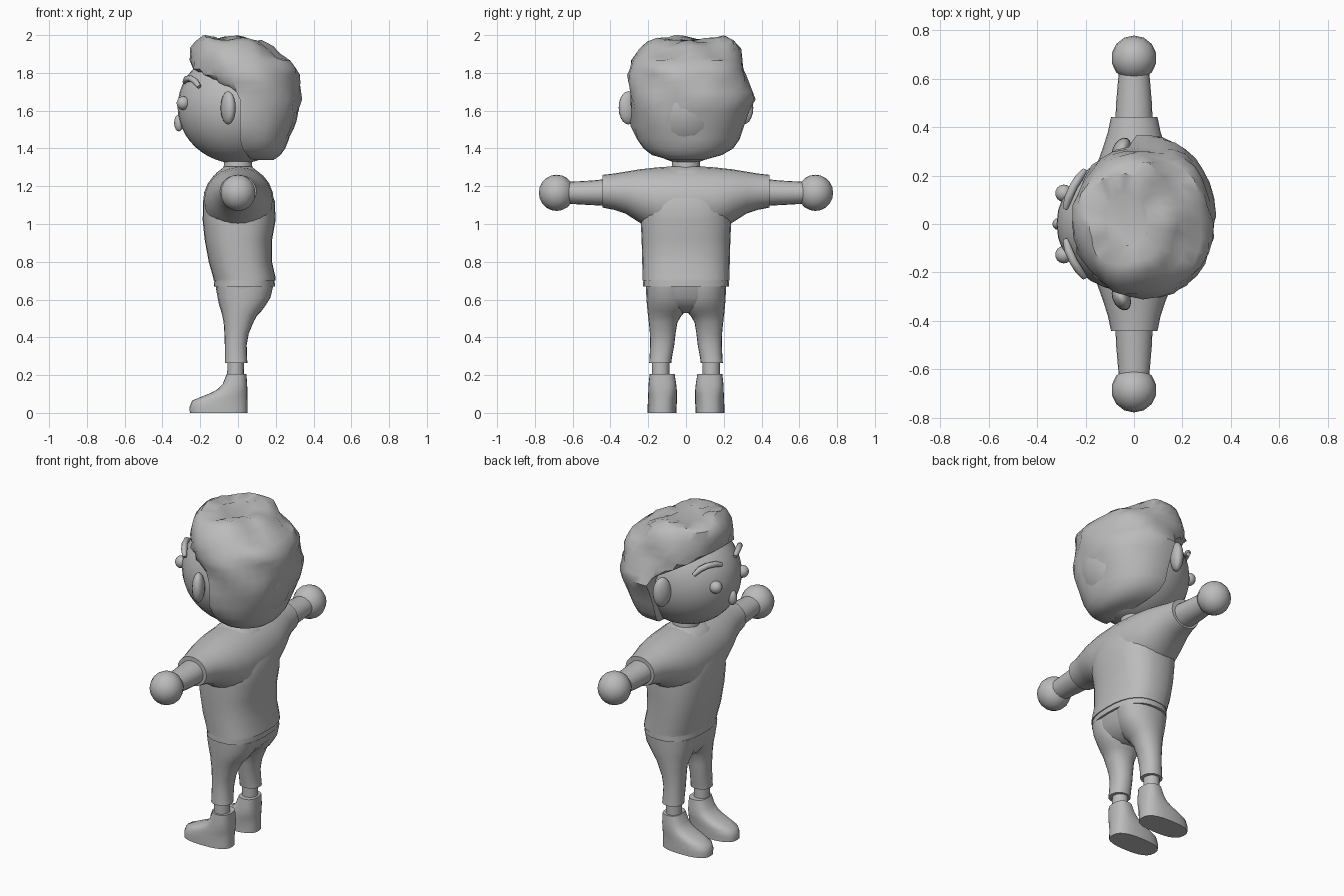
import bpy, bmesh, math, random
from mathutils import Vector

random.seed(4)
grey = bpy.data.materials.new("plain_grey")
grey.diffuse_color = (0.5, 0.5, 0.5, 1)


def finish(name, bm, angle=50):
    bmesh.ops.recalc_face_normals(bm, faces=bm.faces)
    me = bpy.data.meshes.new(name)
    bm.to_mesh(me)
    bm.free()
    ob = bpy.data.objects.new(name, me)
    bpy.context.collection.objects.link(ob)
    me.materials.append(grey)
    bpy.ops.object.select_all(action='DESELECT')
    ob.select_set(True)
    bpy.context.view_layer.objects.active = ob
    bpy.ops.object.shade_smooth_by_angle(angle=math.radians(angle))
    return ob


def loft(name, rings, n=20, power=2.0, axis='z', shape=None, angle=50):
    """Rings are (t, a0, a1, b0, b1): a = x span, b = y span (or z span along y)."""
    bm = bmesh.new()
    loops = []
    for i, (t, a0, a1, b0, b1) in enumerate(rings):
        loop = []
        for k in range(n):
            u = math.tau * k / n
            c, s = math.cos(u), math.sin(u)
            a = (a0 + a1) / 2 + (a1 - a0) / 2 * math.copysign(abs(c) ** (2 / power), c)
            b = (b0 + b1) / 2 + (b1 - b0) / 2 * math.copysign(abs(s) ** (2 / power), s)
            co = Vector((a, b, t)) if axis == 'z' else Vector((a, t, b))
            loop.append(bm.verts.new(shape(co, i) if shape else co))
        loops.append(loop)
    for lo, hi in zip(loops, loops[1:]):
        for k in range(n):
            bm.faces.new((lo[k], lo[(k + 1) % n], hi[(k + 1) % n], hi[k]))
    bm.faces.new(loops[0])
    bm.faces.new(loops[-1])
    return finish(name, bm, angle)


def ball(name, loc, scale, segs=16, rot=(0, 0, 0)):
    bm = bmesh.new()
    bmesh.ops.create_uvsphere(bm, u_segments=segs, v_segments=segs * 3 // 4, radius=1)
    ob = finish(name, bm)
    ob.location, ob.scale, ob.rotation_euler = loc, scale, rot
    return ob


def span(side, lo, hi):
    return (lo, hi) if side > 0 else (-hi, -lo)


# head, nose and neck
ball("head", (0, 0, 1.62), (0.32, 0.283, 0.30), 32)
ball("nose", (-0.313, 0, 1.535), (0.025, 0.025, 0.045), 12)
loft("neck", [(1.25, -.085, .085, -.085, .085), (1.31, -.075, .075, -.075, .075),
              (1.38, -.075, .075, -.075, .075)])


# hair: a full cap, cut away in front by a hairline that slopes up to the forehead
def hairline(co, i):
    ang = math.atan2(co.y, co.x - 0.04)
    if i > 3:
        wave = 0.008 * math.sin(5 * ang + i) + random.uniform(-0.006, 0.006)
        co.x += wave * math.cos(ang)
        co.y += wave * math.sin(ang)
        if co.z > 1.87:
            co.z += 0.012 * math.sin(4 * ang + 1) + random.uniform(-0.006, 0.006)
            co.z -= max(0, co.x + 0.02) * 0.14
    front = 0.01 if co.z < 1.69 else 0.01 - (co.z - 1.69) * 1.9
    if co.z < 1.42:
        front += (1.42 - co.z) * 0.7
    co.x = max(co.x, front)
    return co


loft("hair", [
    (1.34, .04, .19, -.09, .10), (1.365, -.08, .225, -.18, .19),
    (1.40, -.14, .25, -.225, .25), (1.45, -.18, .27, -.26, .285),
    (1.52, -.21, .295, -.285, .31), (1.60, -.22, .32, -.295, .335),
    (1.66, -.23, .333, -.30, .365), (1.70, -.235, .332, -.30, .35),
    (1.75, -.24, .325, -.30, .33), (1.79, -.245, .32, -.30, .32),
    (1.82, -.25, .315, -.295, .31), (1.865, -.25, .28, -.285, .30),
    (1.92, -.245, .225, -.25, .28), (1.965, -.225, .18, -.21, .255),
    (1.985, -.19, .12, -.17, .21), (1.975, -.12, .06, -.10, .13)],
    n=32, power=2.2, shape=hairline, angle=40)

# shirt body with its hem
loft("shirt_body", [
    (.70, -.128, .20, -.23, .23), (.72, -.132, .198, -.23, .23), (.80, -.155, .18, -.232, .232),
    (.92, -.177, .181, -.235, .235), (1.02, -.187, .199, -.24, .24),
    (1.12, -.185, .195, -.235, .235), (1.21, -.155, .16, -.2, .2),
    (1.27, -.115, .115, -.14, .14), (1.305, -.07, .07, -.09, .09)], n=28, power=2.5)
loft("shirt_hem", [(.668, -.127, .195, -.227, .227), (.71, -.125, .194, -.226, .226)],
     n=28, power=2.5)

# sleeves and shoulders in one run across the body
half = [(.442, -.095, .097, 1.087, 1.26), (.38, -.108, .11, 1.075, 1.267),
        (.32, -.127, .13, 1.055, 1.277), (.25, -.152, .157, 1.01, 1.289),
        (.15, -.178, .183, .95, 1.30)]
loft("shirt_sleeves", [(-r[0],) + r[1:] for r in half] + [(0, -.185, .19, .93, 1.31)]
     + half[::-1], n=24, axis='y')

# hips
loft("trouser_hips", [
    (.53, -.07, .07, -.06, .06), (.56, -.09, .125, -.17, .17), (.61, -.108, .17, -.208, .208),
    (.69, -.122, .188, -.214, .214)], n=28, power=2.4)

for side, tag in ((1, "left"), (-1, "right")):
    # face details and ears
    ball("eye_" + tag, (-.29, side * .127, 1.64), (.036, .036, .036), 14)
    ball("ear_" + tag, (-.052, side * .305, 1.615), (.036, .055, .088), 14, (0, 0, -side * .45))

    # eyebrow: a bent tube lying on the brow
    cu = bpy.data.curves.new("eyebrow_" + tag, 'CURVE')
    cu.dimensions = '3D'
    cu.bevel_depth, cu.bevel_resolution, cu.use_fill_caps = 0.017, 2, True
    sp = cu.splines.new('POLY')
    pts = [(-.283, .065, 1.752), (-.272, .105, 1.768), (-.25, .155, 1.77),
           (-.228, .19, 1.757), (-.205, .22, 1.727)]
    sp.points.add(len(pts) - 1)
    for p, (x, y, z), r in zip(sp.points, pts, (.7, 1, 1, 1, .7)):
        p.co, p.radius = (x, side * y, z, 1), r
    tmp = bpy.data.objects.new("brow_path", cu)
    bm = bmesh.new()
    mesh = tmp.to_mesh()
    bm.from_mesh(mesh)
    tmp.to_mesh_clear()
    bpy.data.objects.remove(tmp)
    finish("eyebrow_" + tag, bm)

    # arm and hand
    loft("arm_" + tag, [(side * .40, -.078, .078, 1.095, 1.24), (side * .5, -.074, .074, 1.10, 1.23),
                        (side * .64, -.062, .062, 1.108, 1.222)], n=20, axis='y')
    ball("hand_" + tag, (0, side * .685, 1.165), (.094, .094, .096), 14)

    # trouser leg
    rings = [(.265, -.07, .05, .078, .195), (.29, -.069, .048, .075, .193),
             (.36, -.07, .046, .062, .19), (.42, -.072, .057, .055, .191),
             (.48, -.076, .082, .045, .197), (.515, -.083, .10, .024, .201),
             (.54, -.09, .125, .0, .204), (.57, -.10, .147, -.01, .207),
             (.61, -.108, .172, -.01, .21), (.67, -.118, .186, -.01, .212)]
    loft("trouser_leg_" + tag, [r[:3] + span(side, *r[3:]) for r in rings], n=20, power=2.2)

    # ankle
    y = span(side, .088, .18)
    loft("ankle_" + tag, [(.18, -.058, .032) + y, (.3, -.055, .03) + y], n=16)

    # shoe
    rings = [(0, -.255, .05, .05, .203), (.03, -.257, .05, .05, .203), (.065, -.243, .05, .048, .202),
             (.085, -.195, .05, .048, .201), (.105, -.145, .05, .048, .2),
             (.125, -.108, .05, .049, .199), (.155, -.08, .048, .052, .198),
             (.205, -.06, .045, .06, .192)]
    loft("shoe_" + tag, [r[:3] + span(side, *r[3:]) for r in rings], n=24, power=2.6)
